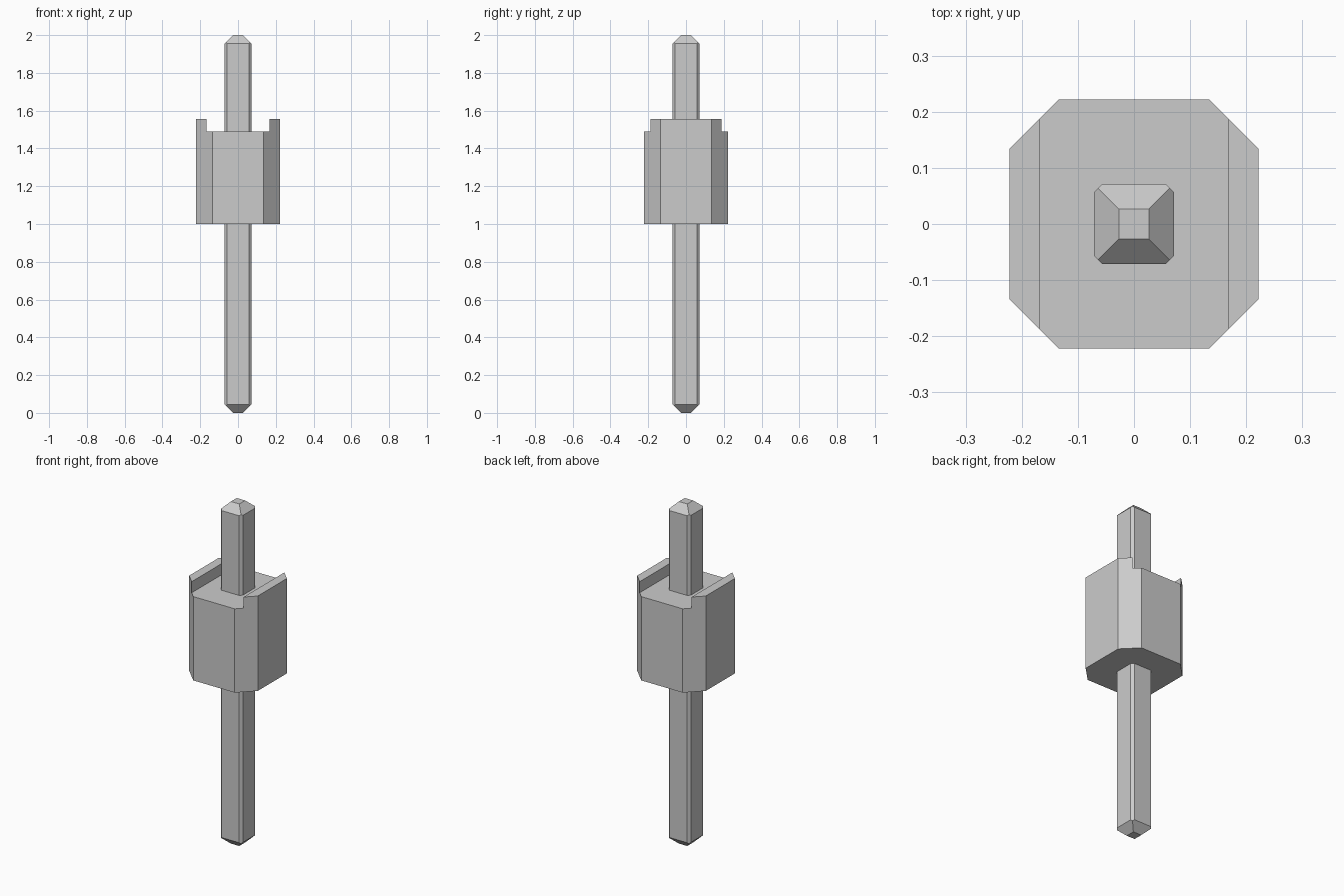
import bpy
import bmesh
from mathutils import Vector

cube = bpy.data.objects.get("Cube")
if cube:
    bpy.data.objects.remove(cube, do_unlink=True)

GREY = (0.6, 0.6, 0.6, 1.0)
grey = bpy.data.materials.new("plain grey")
grey.use_nodes = True
grey.diffuse_color = GREY
grey.node_tree.nodes["Principled BSDF"].inputs["Base Color"].default_value = GREY


def chamfered_prism(half, flat, z0, z1):
    """Square prism with chamfered vertical corners."""
    bm = bmesh.new()
    ring = [(flat, -half), (half, -flat), (half, flat), (flat, half),
            (-flat, half), (-half, flat), (-half, -flat), (-flat, -half)]
    base = bm.faces.new([bm.verts.new((x, y, z0)) for x, y in ring])
    top = bmesh.ops.extrude_face_region(bm, geom=[base], use_keep_orig=True)
    verts = [g for g in top["geom"] if isinstance(g, bmesh.types.BMVert)]
    bmesh.ops.translate(bm, verts=verts, vec=(0, 0, z1 - z0))
    bmesh.ops.recalc_face_normals(bm, faces=bm.faces)
    return bm


def everything(bm):
    return bm.verts[:] + bm.edges[:] + bm.faces[:]


def finish(bm, name):
    bmesh.ops.dissolve_limit(bm, angle_limit=0.01, verts=bm.verts, edges=bm.edges)
    bmesh.ops.recalc_face_normals(bm, faces=bm.faces)
    mesh = bpy.data.meshes.new(name)
    bm.to_mesh(mesh)
    bm.free()
    mesh.materials.append(grey)
    obj = bpy.data.objects.new(name, mesh)
    bpy.context.collection.objects.link(obj)


# Pin: long chamfered bar with four slanted cuts at each end
HALF, TIP, LENGTH, TAPER = 0.071, 0.027, 2.0, 0.044
pin = chamfered_prism(HALF, 0.057, 0, LENGTH)
for end in (1, -1):
    for side in ((1, 0), (0, 1), (-1, 0), (0, -1)):
        out = Vector((*side, 0))
        point = out * TIP + Vector((0, 0, LENGTH if end > 0 else 0))
        normal = out * TAPER + Vector((0, 0, end * (HALF - TIP)))
        cut = bmesh.ops.bisect_plane(pin, geom=everything(pin), plane_co=point,
                                     plane_no=normal, clear_outer=True)
        edges = [g for g in cut["geom_cut"] if isinstance(g, bmesh.types.BMEdge)]
        bmesh.ops.contextual_create(pin, geom=edges)
finish(pin, "pin")

# Housing: chamfered block with a raised rail along each side
RAIL_X, FLOOR, RAIL_TOP = 0.168, 1.49, 1.555
housing = chamfered_prism(0.222, 0.134, 1.0, FLOOR)
for side in (1, -1):
    bmesh.ops.bisect_plane(housing, geom=everything(housing),
                           plane_co=(side * RAIL_X, 0, 0), plane_no=(1, 0, 0))
housing.normal_update()
rails = [f for f in housing.faces
         if f.normal.z > 0.9 and abs(f.calc_center_median().x) > RAIL_X]
raised = bmesh.ops.extrude_face_region(housing, geom=rails)
bmesh.ops.translate(housing, vec=(0, 0, RAIL_TOP - FLOOR),
                    verts=[g for g in raised["geom"] if isinstance(g, bmesh.types.BMVert)])
finish(housing, "housing")
